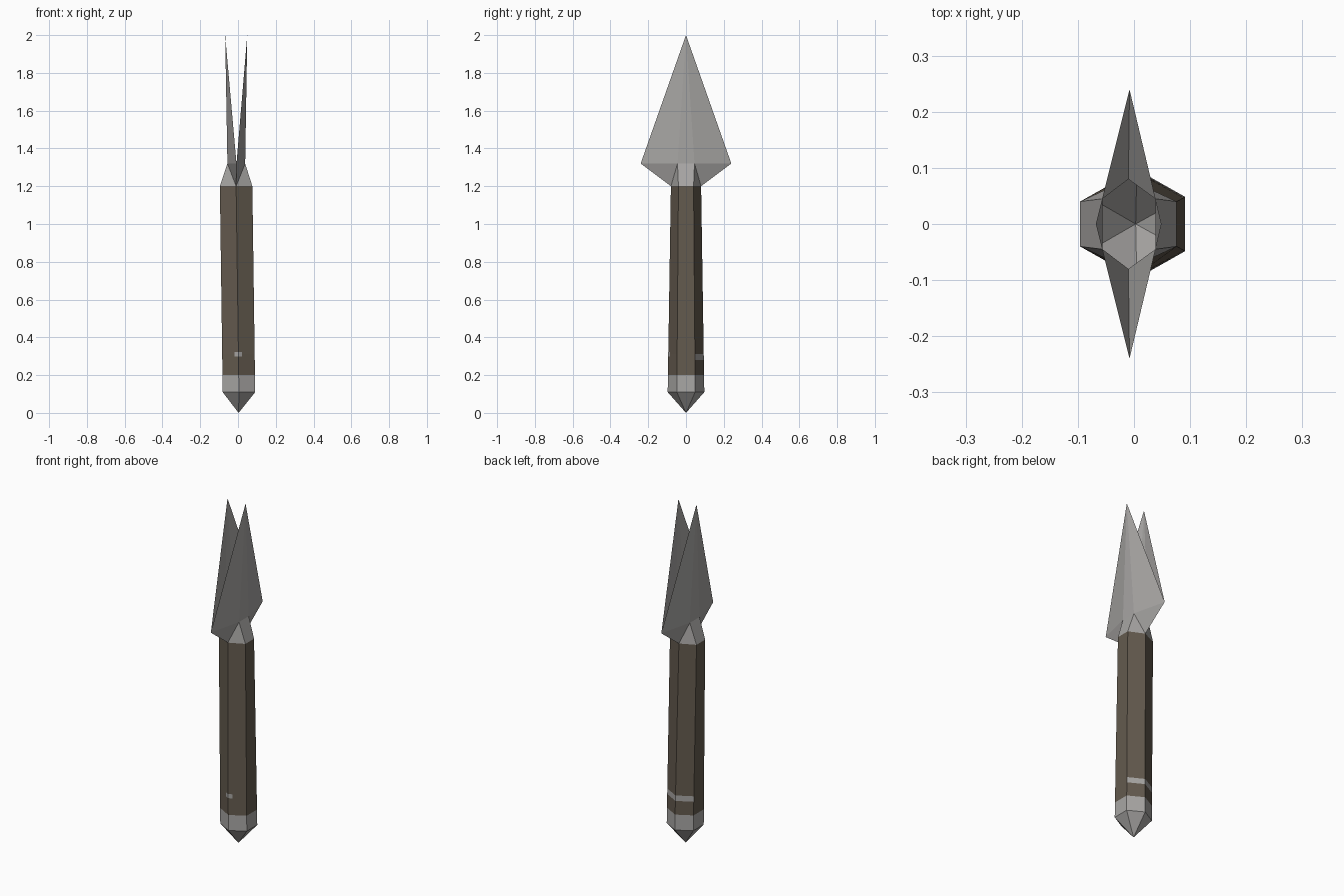
import bpy
import bmesh

if "Cube" in bpy.data.objects:
    bpy.data.objects.remove(bpy.data.objects["Cube"])


def material(name, rgb):
    m = bpy.data.materials.new(name)
    m.diffuse_color = (*rgb, 1)
    m.use_nodes = True
    m.node_tree.nodes["Principled BSDF"].inputs["Base Color"].default_value = m.diffuse_color
    return m


STEEL = material("grey steel", (0.39, 0.38, 0.37))
WOOD = material("brown wood", (0.125, 0.102, 0.076))


def hex_ring(z):
    """Six points of the slightly leaning, tapering shaft, counter-clockwise."""
    t = (z - 0.11) / 1.09
    cx, rx = 0.005 - 0.015 * t, 0.086
    ry = 0.097 - 0.017 * t
    shape = [(0, -1), (1, -.5), (1, .5), (0, 1), (-1, .5), (-1, -.5)]
    return [(cx + rx * a, ry * b, z) for a, b in shape]


def build(name, verts, faces, mats, indices=None):
    mesh = bpy.data.meshes.new(name)
    bm = bmesh.new()
    vs = [bm.verts.new(v) for v in verts]
    for k, f in enumerate(faces):
        face = bm.faces.new([vs[i] for i in f])
        if indices:
            face.material_index = indices[k]
    bm.to_mesh(mesh)
    bm.free()
    for m in mats:
        mesh.materials.append(m)
    ob = bpy.data.objects.new(name, mesh)
    bpy.context.collection.objects.link(ob)
    return ob


def band(a, b):
    """Quads joining six-point ring a to ring b above it."""
    return [(a + i, a + (i + 1) % 6, b + (i + 1) % 6, b + i) for i in range(6)]


# Pointed steel foot with collar
verts = [(0.003, 0, 0)] + hex_ring(0.11) + hex_ring(0.2)
faces = [(0, 1 + (i + 1) % 6, 1 + i) for i in range(6)] + band(1, 7)
build("foot_cap", verts, faces, [STEEL])

# Hollow wooden shaft; the worn strip is on the two rear faces
levels = [0.2, 0.28, 0.312, 1.2]
verts, faces, ids = [], [], []
for z in levels:
    verts += hex_ring(z)
for k in range(3):
    faces += band(6 * k, 6 * k + 6)
    ids += [1 if k == 1 and i in (2, 3) else 0 for i in range(6)]
build("shaft", verts, faces, [WOOD, STEEL], ids)

# Small worn spot folded over the front corner
f = hex_ring(0.31)
cx, y, slope = f[0][0], f[0][1] - 0.002, (f[1][1] - f[0][1]) / 0.086
verts = [(cx + dx, y + abs(dx) * slope, z) for z in (0.298, 0.322) for dx in (-.02, 0, .02)]
build("worn_spot", verts, [(0, 1, 4, 3), (1, 2, 5, 4)], [STEEL])

# Flaring socket between shaft and blades
rim = [(-.008, -.24, 1.32), (.038, -.045, 1.32), (.038, .045, 1.32),
       (-.008, .24, 1.32), (-.056, .045, 1.32), (-.056, -.045, 1.32)]
verts = hex_ring(1.2) + rim
faces = []
for i in range(6):
    j = (i + 1) % 6
    if i % 3 == 1:                      # flat side panel
        faces.append((i, j, 6 + j, 6 + i))
    elif i % 3 == 0:                    # wing starts here
        faces += [(i, j, 6 + j), (i, 6 + j, 6 + i)]
    else:                               # wing ends here
        faces += [(i, j, 6 + i), (j, 6 + j, 6 + i)]
build("socket", verts, faces, [STEEL])

# Two thin blades spreading apart to their tips
for name, ids, x in (("right_blade", (0, 1, 2, 3), 0.049), ("left_blade", (3, 4, 5, 0), -0.068)):
    verts = [rim[i] for i in ids] + [(x, 0, 2.0)]
    build(name, verts, [(k, k + 1, 4) for k in range(3)], [STEEL])
